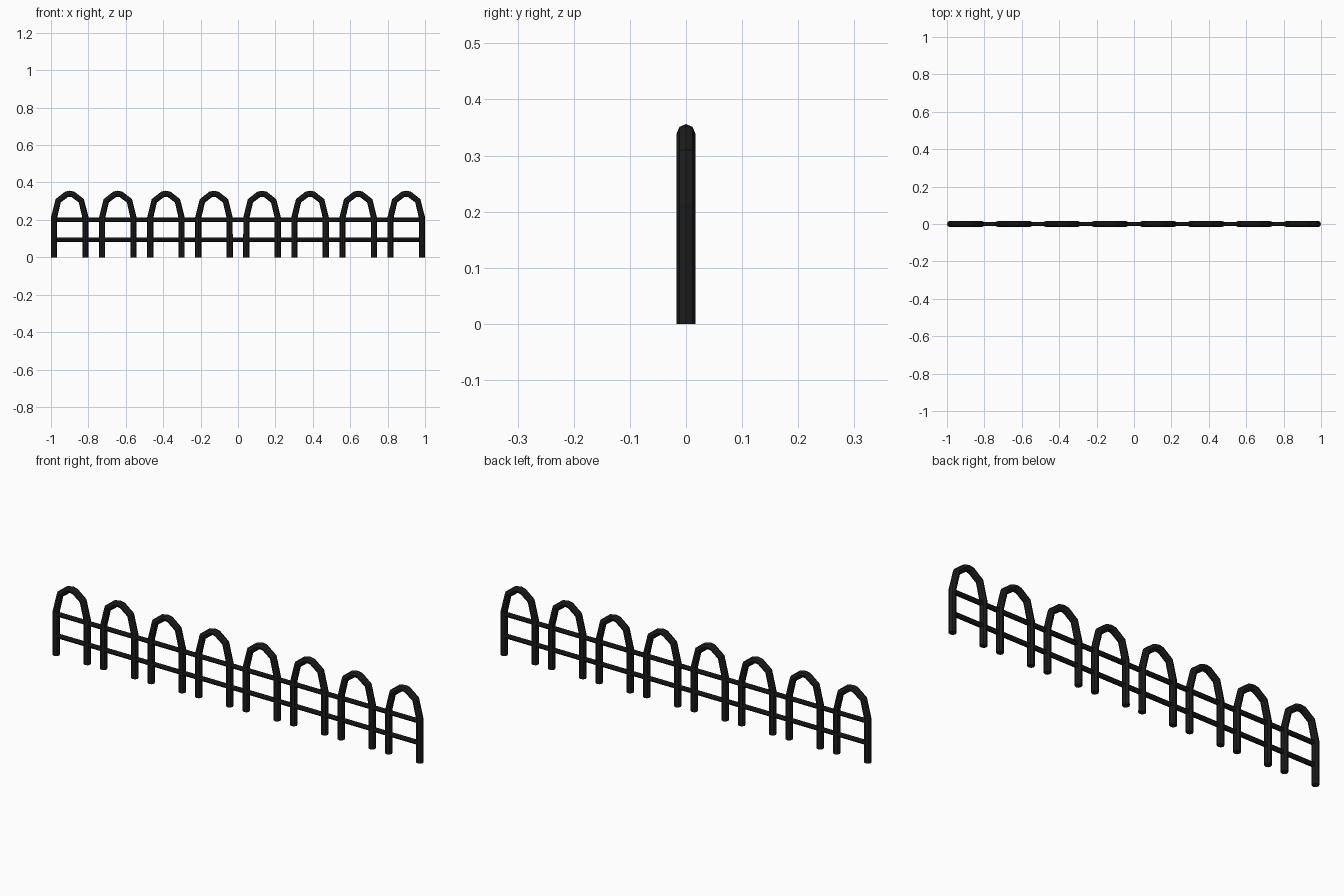
import bpy

if "Cube" in bpy.data.objects:
    bpy.data.objects.remove(bpy.data.objects["Cube"])

iron = bpy.data.materials.new("black_iron")
iron.diffuse_color = (0.012, 0.012, 0.012, 1)
iron.use_nodes = True
iron.node_tree.nodes["Principled BSDF"].inputs["Base Color"].default_value = iron.diffuse_color


def tube(name, points, radius):
    """Eight-sided capped tube along a polyline, turned into a mesh."""
    curve = bpy.data.curves.new(name + "_path", 'CURVE')
    curve.dimensions = '3D'
    curve.bevel_depth = radius
    curve.bevel_resolution = 2
    curve.use_fill_caps = True
    spline = curve.splines.new('POLY')
    spline.points.add(len(points) - 1)
    for p, co in zip(spline.points, points):
        p.co = (*co, 1)
    temp = bpy.data.objects.new(name + "_path", curve)
    bpy.context.collection.objects.link(temp)
    dg = bpy.context.evaluated_depsgraph_get()
    mesh = bpy.data.meshes.new_from_object(temp.evaluated_get(dg))
    bpy.data.objects.remove(temp)
    for poly in mesh.polygons:
        poly.use_smooth = False
    mesh.materials.clear()
    mesh.materials.append(iron)
    return mesh


def place(name, mesh, x=0, z=0):
    ob = bpy.data.objects.new(name, mesh)
    ob.location = (x, 0, z)
    bpy.context.collection.objects.link(ob)


# Hoops: half profile mirrored about the crown
half = [(0.084, 0), (0.084, 0.212), (0.062, 0.302), (0.018, 0.336)]
path = [(-x, 0, z) for x, z in half] + [(0, 0, 0.3395)] + [(x, 0, z) for x, z in reversed(half)]
hoop = tube("hoop", path, 0.0165)
for i in range(8):
    place(f"hoop_{i + 1}", hoop, -0.8995 + i * 1.799 / 7)

# Horizontal rails running through the legs
rail = tube("rail", [(-0.984, 0, 0), (0.984, 0, 0)], 0.0115)
place("lower_rail", rail, z=0.094)
place("upper_rail", rail, z=0.2)
